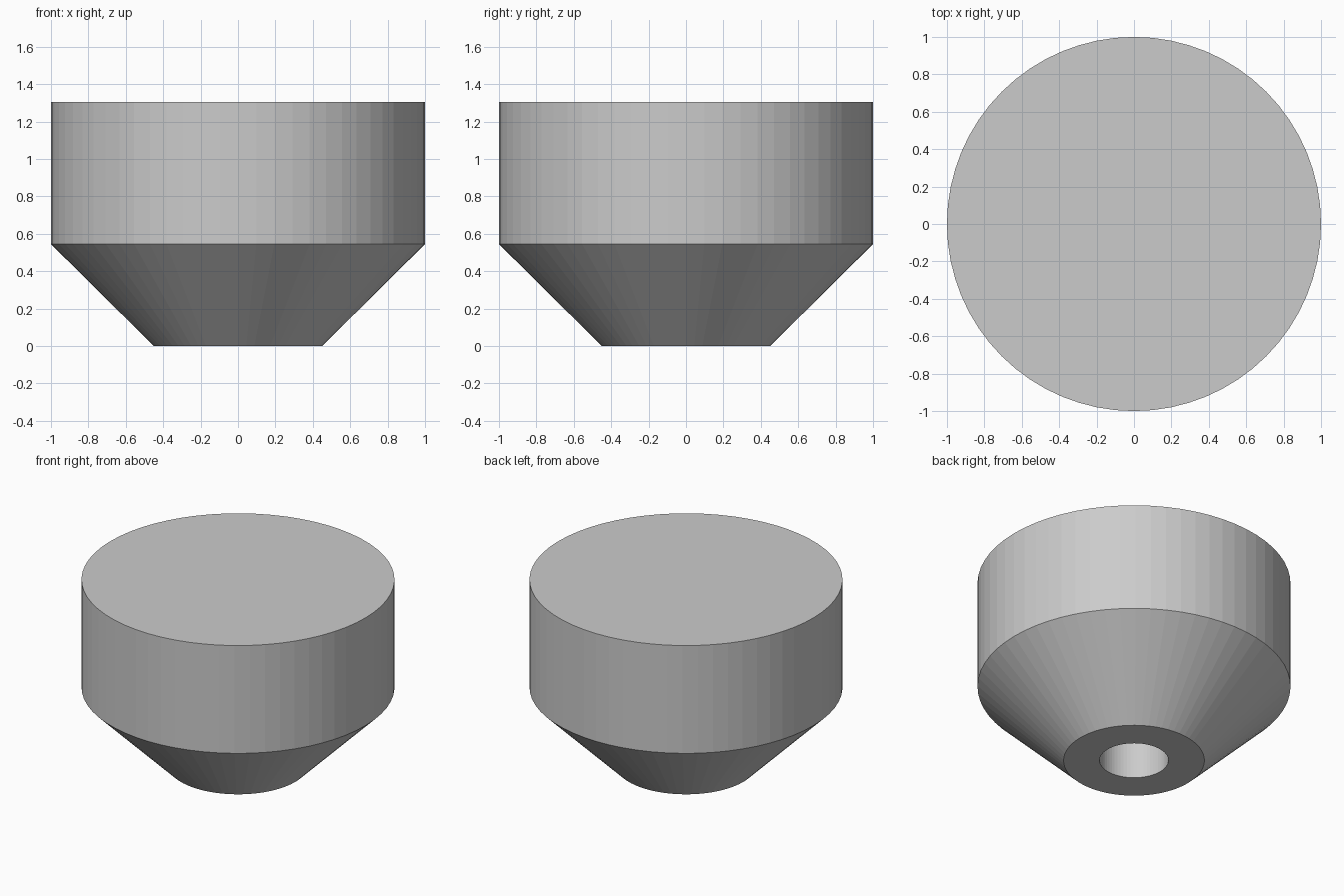
import bpy, bmesh
from math import cos, sin, tau

if "Cube" in bpy.data.objects:
    bpy.data.objects.remove(bpy.data.objects["Cube"])

SIDES = 64

# Half profile (radius, z): bore roof rim, bore mouth, cone foot, cone shoulder, top rim
PROFILE = [(0.22, 0.76), (0.22, 0.0), (0.45, 0.0), (1.0, 0.545), (1.0, 1.305)]


def lathe(name, profile, sides):
    """Turn an open profile around z and cap both ends."""
    bm = bmesh.new()
    rings = [[bm.verts.new((r * cos(tau * i / sides), r * sin(tau * i / sides), z))
              for i in range(sides)] for r, z in profile]
    for a, b in zip(rings, rings[1:]):
        for i in range(sides):
            j = (i + 1) % sides
            bm.faces.new((a[i], a[j], b[j], b[i]))
    bm.faces.new(rings[0])
    bm.faces.new(rings[-1])
    bmesh.ops.recalc_face_normals(bm, faces=bm.faces)
    mesh = bpy.data.meshes.new(name)
    bm.to_mesh(mesh)
    bm.free()
    obj = bpy.data.objects.new(name, mesh)
    bpy.context.collection.objects.link(obj)
    return obj


# Tapered knob with a blind mounting hole underneath
lathe("tapered_knob", PROFILE, SIDES)
